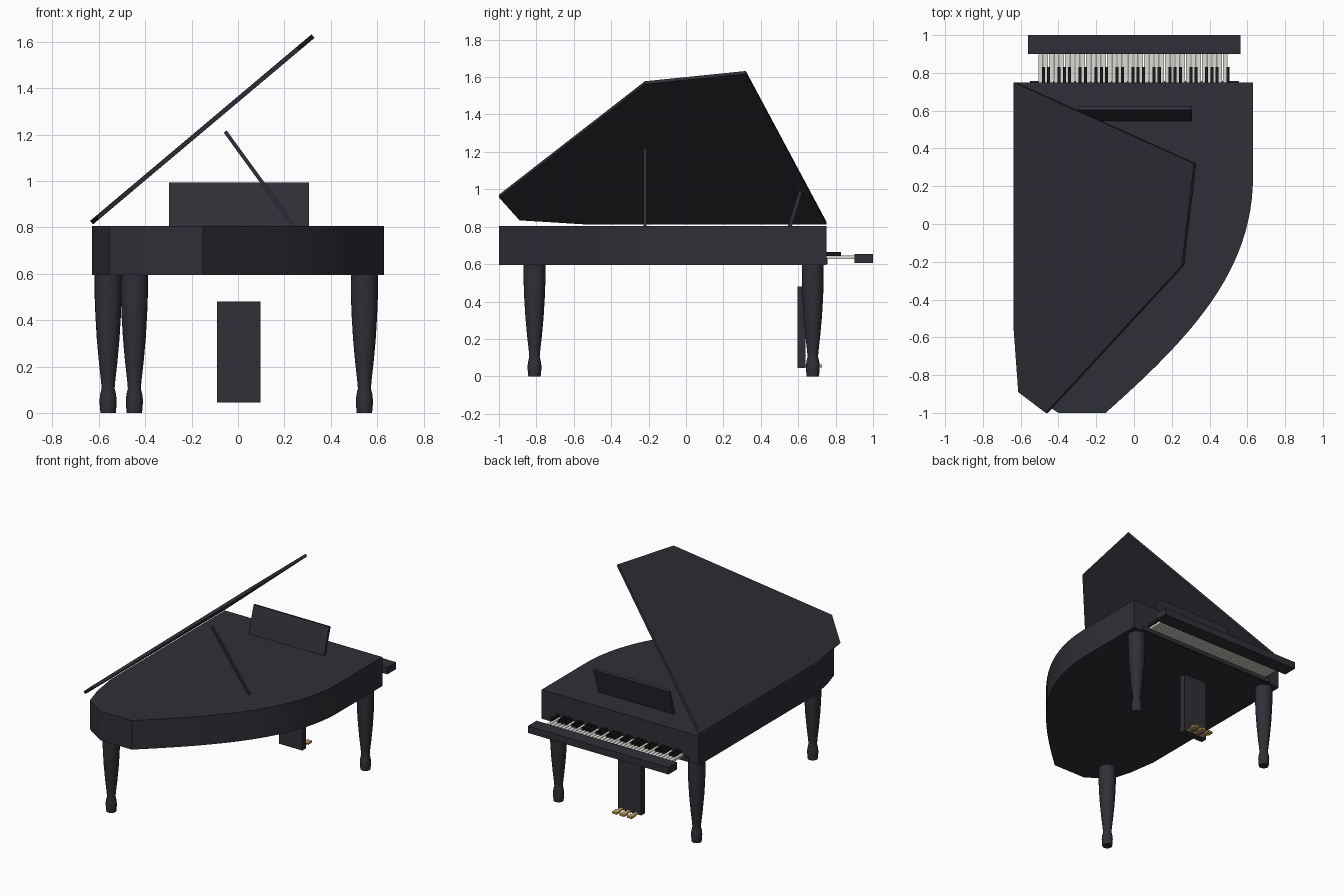
import bpy, bmesh, math
from mathutils import Vector, Matrix

if "Cube" in bpy.data.objects:
    bpy.data.objects.remove(bpy.data.objects["Cube"])


def material(name, rgb):
    m = bpy.data.materials.new(name)
    m.diffuse_color = (*rgb, 1)
    m.use_nodes = True
    m.node_tree.nodes["Principled BSDF"].inputs["Base Color"].default_value = m.diffuse_color
    return m


EBONY = material("ebony lacquer", (0.028, 0.028, 0.038))
IVORY = material("ivory", (0.72, 0.72, 0.66))
BLACK = material("black key", (0.010, 0.010, 0.012))
BRASS = material("brass", (0.55, 0.38, 0.12))


def finish(name, bm, mat, smooth=None):
    bmesh.ops.recalc_face_normals(bm, faces=bm.faces)
    me = bpy.data.meshes.new(name)
    bm.to_mesh(me)
    bm.free()
    me.materials.append(mat)
    ob = bpy.data.objects.new(name, me)
    bpy.context.collection.objects.link(ob)
    if smooth:
        bpy.ops.object.select_all(action='DESELECT')
        ob.select_set(True)
        bpy.context.view_layer.objects.active = ob
        bpy.ops.object.shade_smooth_by_angle(angle=math.radians(smooth))
    return ob


def add_box(bm, x, y, z, matrix=Matrix()):
    """Box given as (min, max) pairs."""
    size = Matrix.Diagonal((x[1] - x[0], y[1] - y[0], z[1] - z[0], 1))
    mid = Matrix.Translation((sum(x) / 2, sum(y) / 2, sum(z) / 2))
    bmesh.ops.create_cube(bm, size=1, matrix=matrix @ mid @ size)


def box(name, mat, *args):
    bm = bmesh.new()
    add_box(bm, *args)
    return finish(name, bm, mat)


def slab(name, points, offset, mat, smooth=None):
    """Flat outline extruded along an offset vector."""
    bm = bmesh.new()
    face = bm.faces.new([bm.verts.new(p) for p in points])
    ext = bmesh.ops.extrude_face_region(bm, geom=[face], use_keep_orig=True)
    verts = [g for g in ext["geom"] if isinstance(g, bmesh.types.BMVert)]
    bmesh.ops.translate(bm, verts=verts, vec=offset)
    return finish(name, bm, mat, smooth)


# Case: straight spine, rounded tail, bent side as a cubic curve
bend = [Vector(p) for p in ((0.63, 0.25), (0.63, -0.25), (0.3, -0.6), (-0.15, -1))]
outline = [(-0.63, 0.75), (0.63, 0.75)]
for i in range(25):
    t = i / 24
    s = 1 - t
    outline.append(tuple(s**3 * bend[0] + 3 * s * s * t * bend[1]
                         + 3 * s * t * t * bend[2] + t**3 * bend[3]))
outline += [(-0.40, -1), (-0.555, -0.9), (-0.60, -0.75), (-0.63, -0.55)]
slab("case", [(x, y, 0.595) for x, y in outline], (0, 0, 0.21), EBONY, 25)

# Raised lid hinged on the spine
slope = 0.842
lid = [(-0.625, 0.75), (0.33, 0.32), (0.265, -0.22),
       (-0.455, -1), (-0.60, -0.89), (-0.625, -0.55)]
normal = Vector((-slope, 0, 1)).normalized()
slab("lid", [(x, y, 0.813 + slope * (x + 0.625)) for x, y in lid], normal * 0.02, EBONY)

# Lid prop
low, high = Vector((0.245, -0.22, 0.80)), Vector((-0.055, -0.22, 1.213))
axis = high - low
turn = Matrix.Translation(low) @ axis.to_track_quat('Z', 'Y').to_matrix().to_4x4()
box("lid_prop", EBONY, (-0.008, 0.008), (-0.008, 0.008), (0, axis.length), turn)

# Music desk, leaning towards the player
tilt = Matrix.Translation((0, 0.545, 0.803)) @ Matrix.Rotation(-math.radians(17), 4, 'X')
box("music_desk", EBONY, (-0.297, 0.306), (0, 0.02), (0, 0.2), tilt)

# Key slip and the thin board behind the keys
box("key_slip", EBONY, (-0.56, 0.565), (0.9, 1.0), (0.605, 0.655))
box("key_board", EBONY, (-0.55, 0.555), (0.74, 0.757), (0.6, 0.632))

# Keys
COUNT, START, PITCH = 36, -0.508, 0.0279
whites, blacks = bmesh.new(), bmesh.new()
for i in range(COUNT):
    x = START + i * PITCH
    add_box(whites, (x + 0.002, x + PITCH - 0.002), (0.74, 0.905), (0.628, 0.645))
    if i % 7 not in (2, 6):
        c = x + PITCH
        add_box(blacks, (c - 0.008, c + 0.008), (0.74, 0.83), (0.643, 0.665))
c = START + COUNT * PITCH
add_box(blacks, (c - 0.008, c + 0.008), (0.74, 0.83), (0.643, 0.665))
finish("white_keys", whites, IVORY)
finish("black_keys", blacks, BLACK)

# Turned legs
profile = [(0.033, 0), (0.036, 0.03), (0.037, 0.055), (0.034, 0.08), (0.028, 0.105),
           (0.031, 0.14), (0.040, 0.22), (0.049, 0.32), (0.055, 0.42),
           (0.058, 0.5), (0.058, 0.6)]
SIDES = 24
for name, cx, cy in (("left_leg", -0.56, 0.678), ("right_leg", 0.545, 0.678),
                     ("tail_leg", -0.447, -0.81)):
    bm = bmesh.new()
    rings = [[bm.verts.new((cx + r * math.cos(k * math.tau / SIDES),
                            cy + r * math.sin(k * math.tau / SIDES), z))
              for k in range(SIDES)] for r, z in profile]
    for a, b in zip(rings, rings[1:]):
        for k in range(SIDES):
            n = (k + 1) % SIDES
            bm.faces.new((a[k], a[n], b[n], b[k]))
    bm.faces.new(rings[0])
    bm.faces.new(rings[-1])
    finish(name, bm, EBONY, 40)

# Pedal box and pedals
box("pedal_box", EBONY, (-0.09, 0.098), (0.595, 0.64), (0.045, 0.48))
pedals = bmesh.new()
for x in (-0.055, 0.004, 0.063):
    add_box(pedals, (x - 0.012, x + 0.012), (0.635, 0.69), (0.05, 0.06))
    add_box(pedals, (x - 0.019, x + 0.019), (0.685, 0.728), (0.048, 0.062))
finish("pedals", pedals, BRASS)
